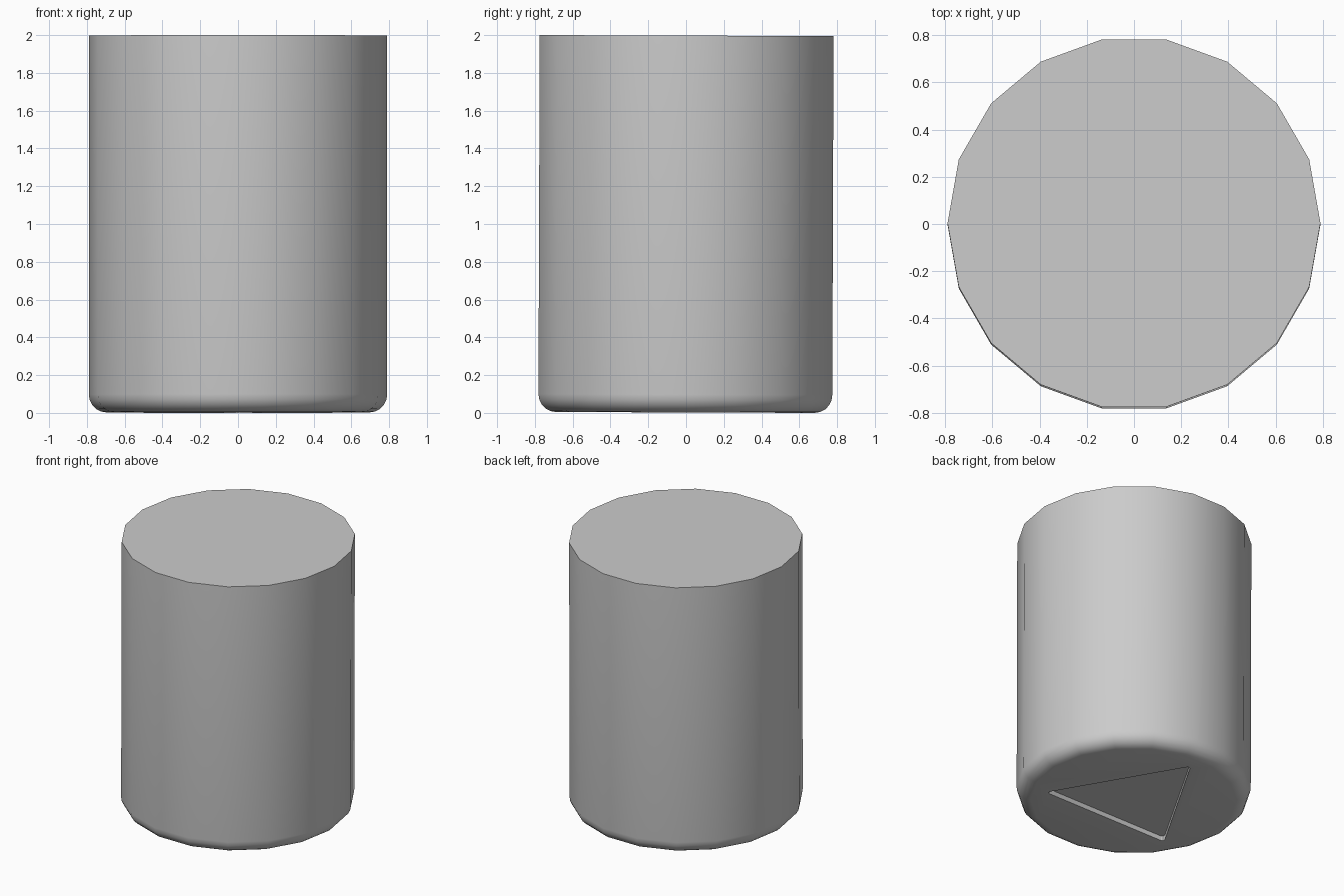
import bpy, bmesh, math
from mathutils import Matrix

if "Cube" in bpy.data.objects:
    bpy.data.objects.remove(bpy.data.objects["Cube"])

SIDES, R, H, FILLET, STEPS = 18, 0.79, 1.995, 0.095, 5
TILT = math.radians(-0.2)


def make_object(name, bm):
    bmesh.ops.recalc_face_normals(bm, faces=bm.faces)
    mesh = bpy.data.meshes.new(name)
    bm.to_mesh(mesh)
    bm.free()
    obj = bpy.data.objects.new(name, mesh)
    bpy.context.collection.objects.link(obj)
    return obj


# Body: 18-sided profile rings, rounded at the bottom and sharp at the top
profile = []
for i in range(STEPS + 1):
    a = math.pi / 2 * i / STEPS
    profile.append((R - FILLET + FILLET * math.sin(a), FILLET - FILLET * math.cos(a)))
profile.append((R, H))

bm = bmesh.new()
rings = []
for r, z in profile:
    rings.append([bm.verts.new((r * math.cos(math.tau * k / SIDES),
                                r * math.sin(math.tau * k / SIDES), z))
                  for k in range(SIDES)])
for low, high in zip(rings, rings[1:]):
    for k in range(SIDES):
        n = (k + 1) % SIDES
        bm.faces.new((low[k], low[n], high[n], high[k]))
bm.faces.new(rings[0])
bm.faces.new(rings[-1])
body = make_object("body", bm)

# Cutter: triangular prism with softened corners for the recess underneath
bm = bmesh.new()
bmesh.ops.create_cone(bm, cap_ends=True, segments=3, radius1=0.60, radius2=0.60, depth=0.07,
                      matrix=Matrix.Rotation(math.pi / 2, 4, 'Z'))
# turn the prism so that one corner points to the back
tip = max(bm.verts, key=lambda v: v.co.y).co
turn = math.pi / 2 - math.atan2(tip.y, tip.x)
bmesh.ops.rotate(bm, verts=bm.verts, matrix=Matrix.Rotation(turn, 3, 'Z'))
uprights = [e for e in bm.edges if abs(e.verts[0].co.z - e.verts[1].co.z) > 0.01]
bmesh.ops.bevel(bm, geom=uprights, offset=0.035, offset_type='OFFSET',
                segments=4, profile=0.5, affect='EDGES')
cutter = make_object("recess_cutter", bm)
cutter.hide_render = True

# Cut the recess, then remove the cutter
mod = body.modifiers.new("recess", 'BOOLEAN')
mod.operation, mod.object, mod.solver = 'DIFFERENCE', cutter, 'EXACT'
bpy.context.view_layer.objects.active = body
body.select_set(True)
cutter.select_set(False)
bpy.ops.object.modifier_apply(modifier=mod.name)
bpy.data.objects.remove(cutter, do_unlink=True)

# Very slight backward lean, resting on the ground
body.data.transform(Matrix.Translation((0, 0, 1)) @ Matrix.Rotation(TILT, 4, 'X')
                    @ Matrix.Translation((0, 0, -H / 2)))
bottom = min(v.co.z for v in body.data.vertices)
body.data.transform(Matrix.Translation((0, 0, -bottom)))
bpy.ops.object.shade_smooth_by_angle(angle=math.radians(30))
